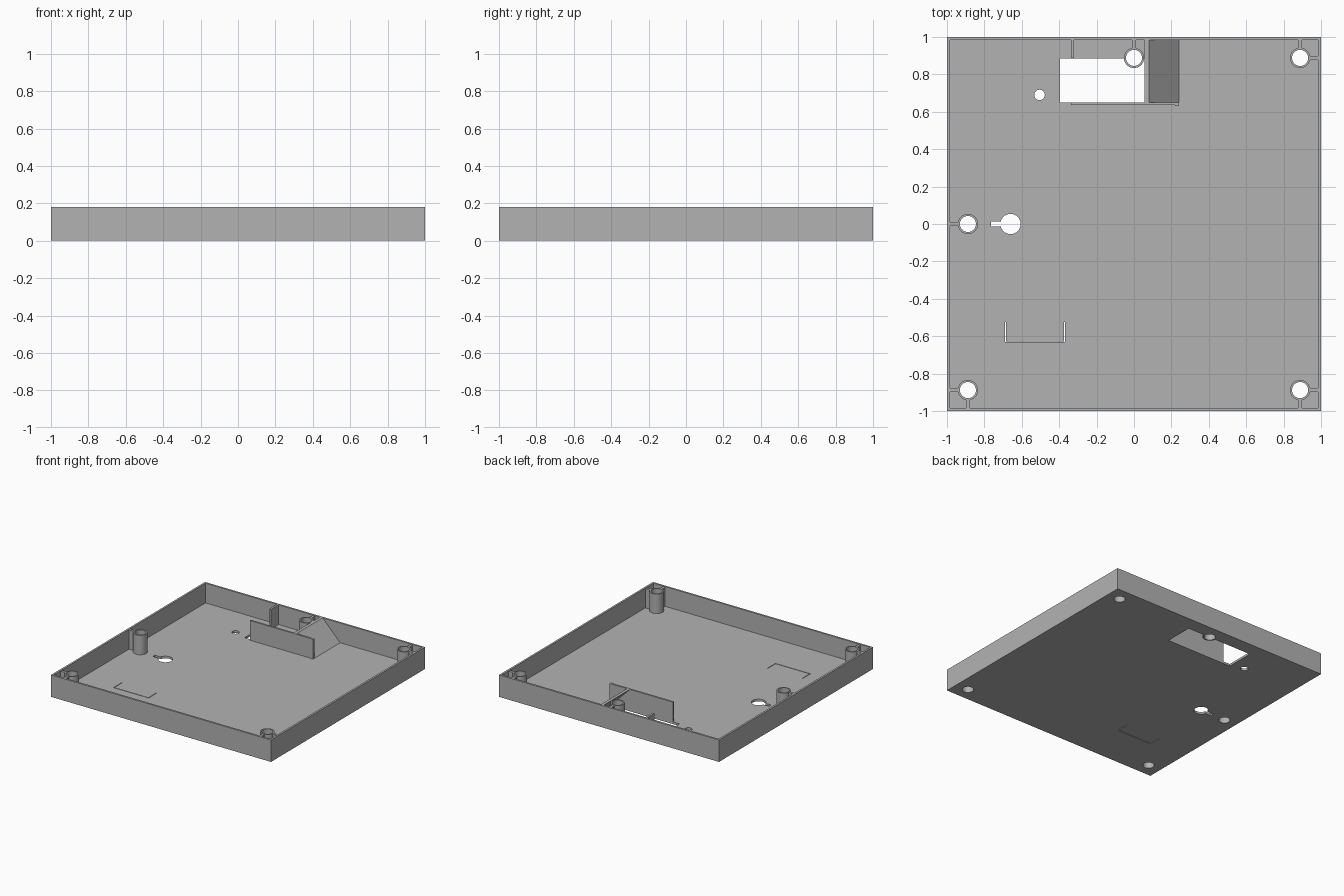
import bpy, bmesh
from math import pi, cos, sin

cube = bpy.data.objects.get("Cube")
if cube:
    bpy.data.objects.remove(cube, do_unlink=True)

HEIGHT, FLOOR, WALL = 0.18, 0.018, 0.016
INNER = 1 - WALL
POST_R, BORE_R, RIB = 0.054, 0.043, 0.01

grey = bpy.data.materials.new("plain grey plastic")
grey.use_nodes = True
colour = (0.45, 0.45, 0.45, 1)
grey.diffuse_color = colour
grey.node_tree.nodes["Principled BSDF"].inputs["Base Color"].default_value = colour


def prism(name, outline, lo, hi, axis="z"):
    """Extrude a closed outline along z, or an x-z outline along y."""
    bm = bmesh.new()
    place = (lambda a, b: (a, b, lo)) if axis == "z" else (lambda a, b: (a, lo, b))
    face = bm.faces.new([bm.verts.new(place(a, b)) for a, b in outline])
    new = bmesh.ops.extrude_face_region(bm, geom=[face])["geom"]
    move = (0, 0, hi - lo) if axis == "z" else (0, hi - lo, 0)
    bmesh.ops.translate(bm, vec=move, verts=[v for v in new if isinstance(v, bmesh.types.BMVert)])
    bmesh.ops.recalc_face_normals(bm, faces=bm.faces)
    mesh = bpy.data.meshes.new(name)
    bm.to_mesh(mesh)
    bm.free()
    mesh.materials.append(grey)
    obj = bpy.data.objects.new(name, mesh)
    bpy.context.collection.objects.link(obj)
    return obj


def box(name, x0, x1, y0, y1, z0, z1):
    return prism(name, [(x0, y0), (x1, y0), (x1, y1), (x0, y1)], z0, z1)


def disc(name, x, y, r, z0, z1, n=40):
    ring = [(x + r * cos(2 * pi * i / n), y + r * sin(2 * pi * i / n)) for i in range(n)]
    return prism(name, ring, z0, z1)


def cut(target, cutter):
    """Subtract the cutter for good and remove it."""
    mod = target.modifiers.new("cut", "BOOLEAN")
    mod.operation, mod.solver, mod.object = "DIFFERENCE", "EXACT", cutter
    bpy.context.view_layer.objects.active = target
    bpy.ops.object.modifier_apply(modifier=mod.name)
    bpy.data.objects.remove(cutter, do_unlink=True)


def floor_slot(x0, x1, y0, y1):
    cut(tray, box("slot_cutter", x0, x1, y0, y1, -0.1, 0.1))


def floor_hole(x, y, r):
    cut(tray, disc("hole_cutter", x, y, r, -0.1, 0.1))


# Open tray
tray = box("tray", -1, 1, -1, 1, 0, HEIGHT)
cut(tray, box("cavity_cutter", -INNER, INNER, -INNER, INNER, FLOOR, 1))

# Cable opening, small hole and hanging keyhole
floor_slot(-0.395, 0.205, 0.65, 0.885)
floor_hole(-0.505, 0.69, 0.028)
floor_hole(-0.66, 0, 0.054)
floor_slot(-0.765, -0.65, -0.014, 0.014)

# Thin U-shaped slit around the break-out tab
floor_slot(-0.69, -0.37, -0.632, -0.627)
for x in (-0.69, -0.375):
    floor_slot(x, x + 0.005, -0.63, -0.525)

# Screw posts with ribs to the neighbouring walls
P = 0.888
for name, x, y in (("back_left", P, P), ("front_left", P, -P), ("front_right", -P, -P),
                   ("middle_right", -P, 0), ("middle_back", 0, P)):
    floor_hole(x, y, POST_R)
    post = disc(name + "_post", x, y, POST_R, 0, HEIGHT - 0.002)
    cut(post, disc("bore_cutter", x, y, BORE_R, -0.1, 0.5))
    bpy.ops.object.select_all(action="DESELECT")
    post.select_set(True)
    bpy.context.view_layer.objects.active = post
    bpy.ops.object.shade_smooth_by_angle()
    reach = (POST_R + BORE_R) / 2
    if x:
        s = 1 if x > 0 else -1
        a, b = sorted((x + s * reach, s * (INNER + 0.004)))
        box(name + "_side_rib", a, b, y - RIB, y + RIB, FLOOR, HEIGHT - 0.004)
    if y:
        s = 1 if y > 0 else -1
        a, b = sorted((y + s * reach, s * (INNER + 0.004)))
        box(name + "_end_rib", x - RIB, x + RIB, a, b, FLOOR, HEIGHT - 0.004)

# Cable chute: guard wall, short stub wall and sloping sheet
box("guard_wall", -0.337, 0.24, 0.635, 0.65, FLOOR, HEIGHT)
box("guard_wall_end", 0.22, 0.24, 0.63, 0.636, FLOOR, HEIGHT)
box("stub_wall", -0.337, -0.32, 0.888, INNER, FLOOR, HEIGHT)
prism("sloping_sheet", [(0.24, FLOOR), (0.08, HEIGHT), (0.055, HEIGHT), (0.215, FLOOR)],
      0.65, INNER, axis="y")
